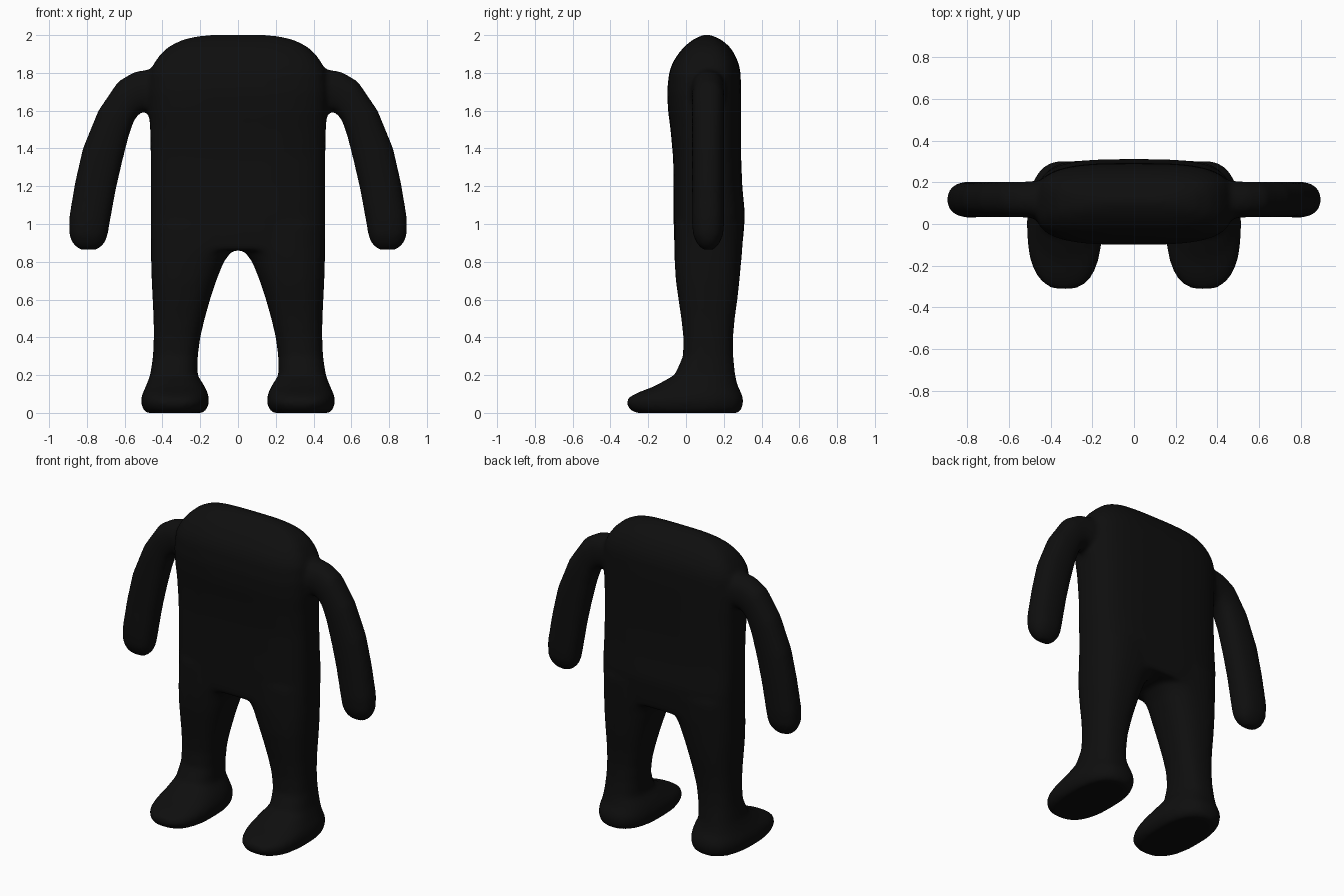
import bpy, bmesh, math
from mathutils import Vector

SIDES = 40
black = bpy.data.materials.new("black")
black.diffuse_color = (0.0045, 0.0045, 0.0045, 1)
bm = bmesh.new()


def ring(centre, u, v, p):
    """Superellipse ring spanned by half axes u and v."""
    out = []
    for i in range(SIDES):
        a = 2 * math.pi * i / SIDES
        c, s = math.cos(a), math.sin(a)
        cu = math.copysign(abs(c) ** (2 / p), c)
        sv = math.copysign(abs(s) ** (2 / p), s)
        out.append(bm.verts.new(centre + u * cu + v * sv))
    return out


def loft(rings):
    for a, b in zip(rings, rings[1:]):
        for i in range(SIDES):
            j = (i + 1) % SIDES
            bm.faces.new((a[i], a[j], b[j], b[i]))
    bm.faces.new(rings[0][::-1])
    bm.faces.new(rings[-1])


def level(z, x0, x1, y0, y1, p):
    """Horizontal ring from its extents."""
    return ring(Vector(((x0 + x1) / 2, (y0 + y1) / 2, z)),
                Vector(((x1 - x0) / 2, 0, 0)), Vector((0, (y1 - y0) / 2, 0)), p)


# torso: z, half width, front y, back y
torso = [(0.86, .46, -.06, .295), (0.95, .462, -.064, .305), (1.05, .462, -.066, .312),
         (1.2, .462, -.066, .298), (1.35, .462, -.068, .292), (1.5, .465, -.082, .292),
         (1.6, .472, -.095, .292), (1.7, .475, -.10, .292), (1.8, .468, -.09, .289),
         (1.85, .445, -.073, .279), (1.9, .41, -.042, .257), (1.94, .365, -.008, .23),
         (1.975, .295, .035, .188), (1.995, .21, .075, .145), (2.002, .13, .1, .12)]
loft([level(z, -w, w, a, b, 3.2) for z, w, a, b in torso])

# leg with foot: z, inner x, outer x, front y, back y
leg = [(0, .185, .485, -.265, .275), (.015, .168, .5, -.295, .293), (.05, .153, .513, -.318, .303),
       (.08, .154, .512, -.305, .303), (.105, .16, .505, -.262, .293), (.14, .176, .488, -.17, .275),
       (.2, .215, .465, -.06, .26), (.3, .213, .45, -.016, .25), (.4, .2, .446, -.014, .249),
       (.5, .176, .447, -.025, .258), (.6, .148, .452, -.04, .272), (.7, .115, .457, -.054, .283),
       (.8, .075, .46, -.06, .292), (.86, .03, .461, -.062, .298), (1.0, .01, .46, -.06, .305)]

# arm: outer x, z, inner x, z, half depth
arm = [(.38, 1.79, .38, 1.62, .08), (.47, 1.818, .475, 1.60, .09), (.55, 1.805, .515, 1.59, .085),
       (.635, 1.755, .55, 1.55, .085), (.74, 1.6, .58, 1.46, .085), (.822, 1.4, .615, 1.32, .085),
       (.863, 1.22, .647, 1.18, .085), (.895, 1.03, .68, 1.0, .086), (.895, .945, .69, .94, .08),
       (.875, .895, .705, .9, .06), (.84, .864, .74, .864, .03)]

for s in (-1, 1):
    loft([level(z, s * x0, s * x1, a, b, 2.5) for z, x0, x1, a, b in leg])
    rings = []
    for ox, oz, ix, iz, d in arm:
        o, i = Vector((s * ox, .117, oz)), Vector((s * ix, .117, iz))
        rings.append(ring((o + i) / 2, (o - i) / 2, Vector((0, d, 0)), 2.3))
    loft(rings)

bmesh.ops.recalc_face_normals(bm, faces=bm.faces)
mesh = bpy.data.meshes.new("body")
bm.to_mesh(mesh)
bm.free()
body = bpy.data.objects.new("body", mesh)
bpy.context.collection.objects.link(body)
mesh.materials.append(black)
for f in mesh.polygons:
    f.use_smooth = True

# blend torso, legs and arms into one smooth skin
fuse = body.modifiers.new("fuse", 'REMESH')
fuse.mode = 'VOXEL'
fuse.voxel_size = 0.016
fuse.use_smooth_shade = True
soften = body.modifiers.new("soften", 'SMOOTH')
soften.factor = 0.5
soften.iterations = 7
